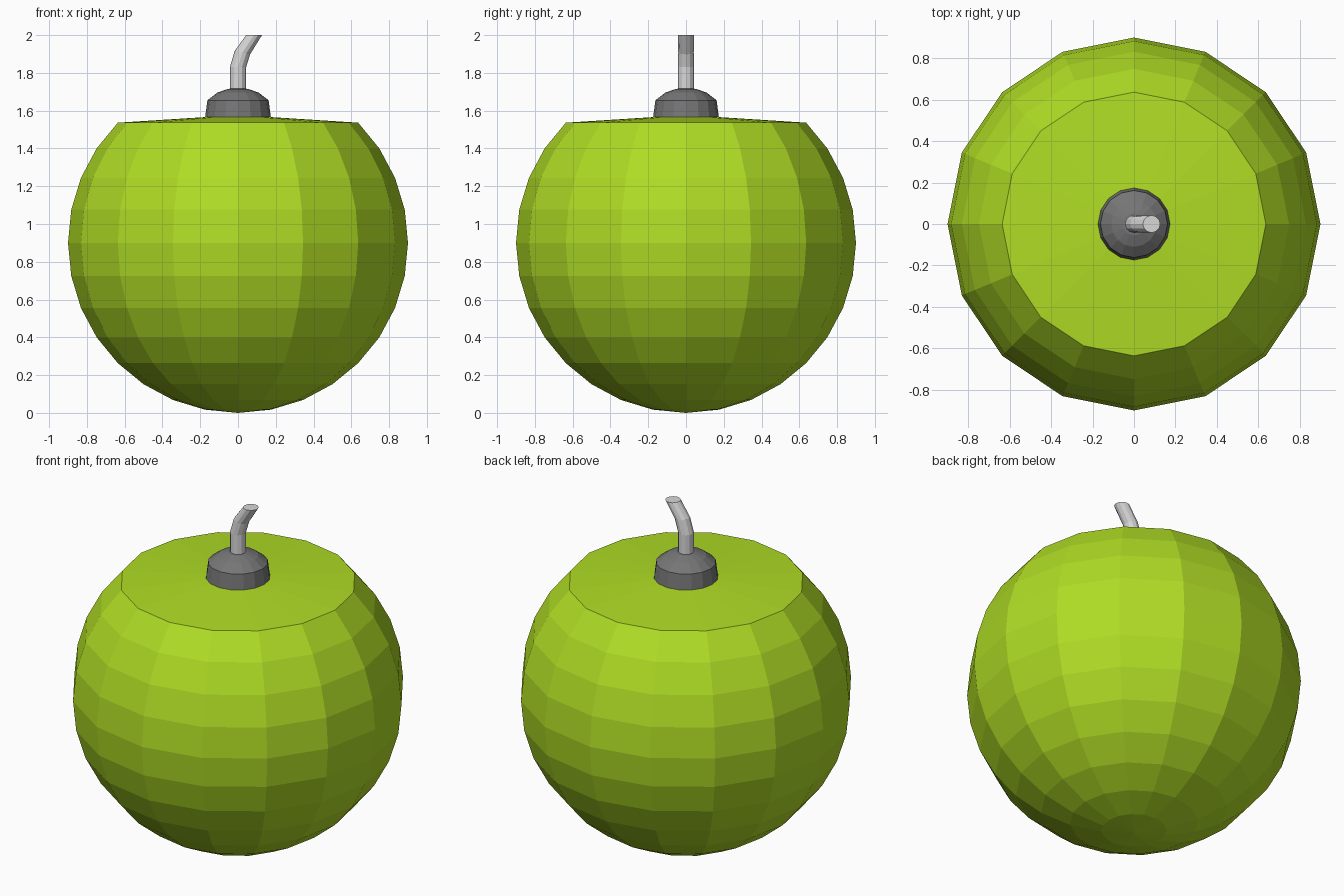
import bpy, bmesh, math

if "Cube" in bpy.data.objects:
    bpy.data.objects.remove(bpy.data.objects["Cube"])


def material(name, rgb):
    m = bpy.data.materials.new(name)
    m.diffuse_color = (*rgb, 1)
    m.use_nodes = True
    m.node_tree.nodes["Principled BSDF"].inputs["Base Color"].default_value = m.diffuse_color
    return m


def loft(name, rings, sides, mat):
    """Flat-shaded skin through rings (x offset, z, radius, tilt); radius 0 closes to a point."""
    bm = bmesh.new()
    loops = []
    for x, z, r, tilt in rings:
        if r == 0:
            loops.append([bm.verts.new((x, 0, z))] * sides)
            continue
        loop = []
        for i in range(sides):
            a = math.tau * i / sides
            c = math.cos(a)
            loop.append(bm.verts.new((x + r * c, r * math.sin(a), z - tilt * c)))
        loops.append(loop)
    for lo, hi in zip(loops, loops[1:]):
        for i in range(sides):
            j = (i + 1) % sides
            bm.faces.new(list(dict.fromkeys((lo[i], lo[j], hi[j], hi[i]))))
    # flat ends where the skin does not close to a point
    if rings[0][2] > 0:
        bm.faces.new(loops[0][::-1])
    if rings[-1][2] > 0:
        bm.faces.new(loops[-1])
    bmesh.ops.recalc_face_normals(bm, faces=bm.faces)
    mesh = bpy.data.meshes.new(name)
    bm.to_mesh(mesh)
    bm.free()
    mesh.materials.append(mat)
    ob = bpy.data.objects.new(name, mesh)
    bpy.context.collection.objects.link(ob)
    return ob


green = material("lime green", (0.43, 0.72, 0.018))
grey = material("dark grey", (0.18, 0.18, 0.18))
pale = material("pale grey", (0.68, 0.68, 0.68))

# Round body: sphere cut off at 45 degrees, with a very shallow conical lid
R = 0.9
body = [(0, 0, 0, 0)]
for k in range(1, 13):
    a = math.pi * k / 16
    body.append((0, R - R * math.cos(a), R * math.sin(a), 0))
body.append((0, 1.577, 0, 0))
loft("body", body, 16, green)

# Domed collar around the fuse
loft("collar", [(0, 1.55, 0.176, 0), (0, 1.655, 0.162, 0), (0, 1.695, 0.11, 0),
                (0, 1.715, 0.055, 0), (0, 1.72, 0, 0)], 16, grey)

# Bent fuse leaning towards +x
loft("fuse", [(0, 1.69, 0.043, 0), (0, 1.83, 0.043, 0),
              (0.023, 1.907, 0.041, 0.009), (0.085, 2.0, 0.042, 0)], 12, pale)
